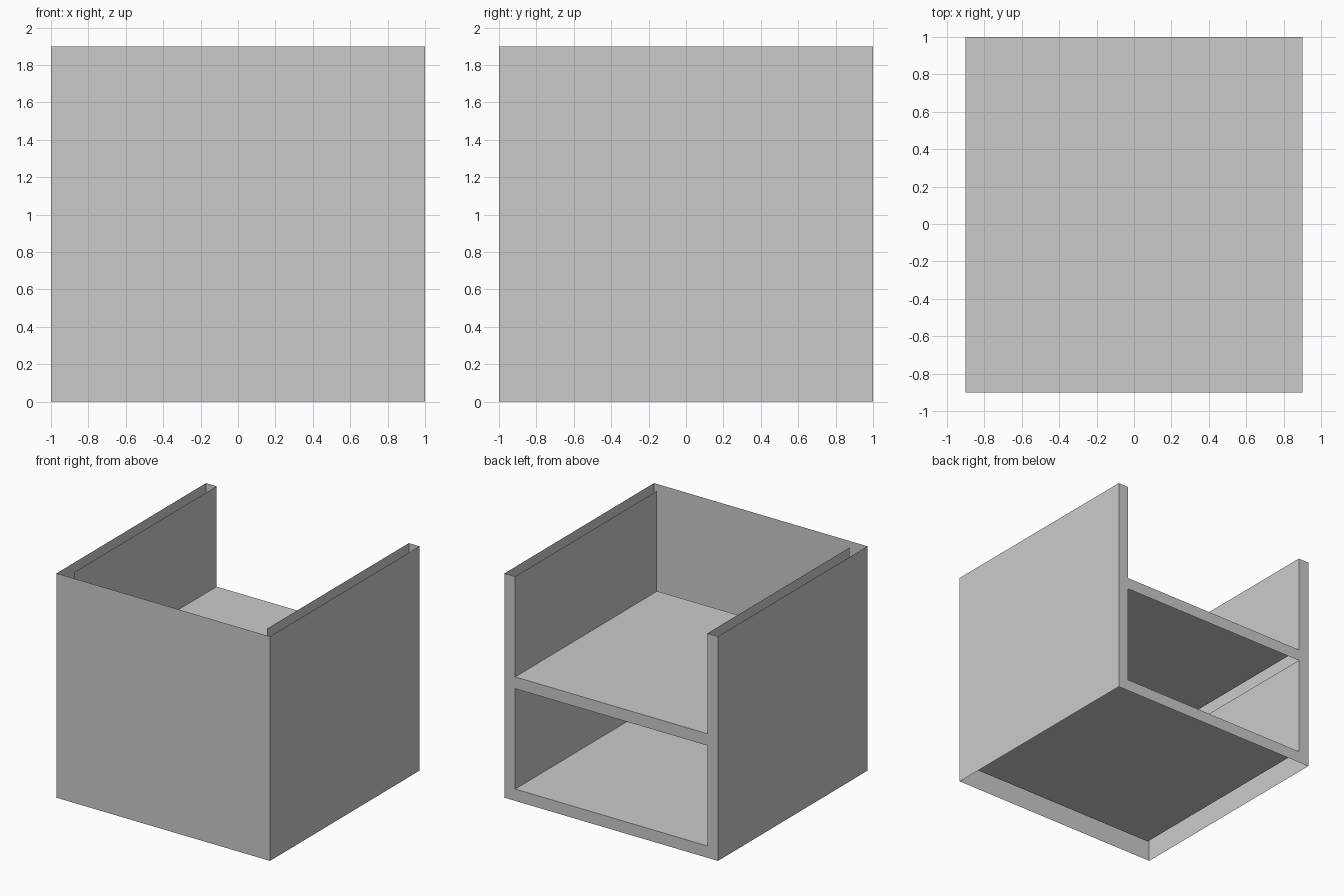
import bpy, bmesh
from mathutils import Vector

if "Cube" in bpy.data.objects:
    bpy.data.objects.remove(bpy.data.objects["Cube"])

# The model is made of single-sided sheets: open along wall tops and underneath.
OUT, INN, TOP = 1.0, 0.9, 1.9
FLOOR, SHELF_LOW, SHELF = 0.1, 0.95, 1.05


def sheets(name, panels):
    """Each panel: (min corner, max corner, facing); flat along one axis."""
    bm = bmesh.new()
    for lo, hi, facing in panels:
        flat = next(i for i in range(3) if lo[i] == hi[i])
        a, b = [i for i in range(3) if i != flat]
        verts = []
        for u, v in ((0, 0), (1, 0), (1, 1), (0, 1)):
            co = Vector(lo)
            co[a] = (lo, hi)[u][a]
            co[b] = (lo, hi)[v][b]
            verts.append(bm.verts.new(co))
        face = bm.faces.new(verts)
        face.normal_update()
        if face.normal.dot(Vector(facing)) < 0:
            face.normal_flip()
    bmesh.ops.remove_doubles(bm, verts=bm.verts, dist=1e-5)
    mesh = bpy.data.meshes.new(name)
    bm.to_mesh(mesh)
    bm.free()
    obj = bpy.data.objects.new(name, mesh)
    bpy.context.collection.objects.link(obj)
    return obj


# Outer shell: front and two sides
sheets("outer_shell", [((-OUT, -OUT, 0), (OUT, -OUT, TOP), (0, -1, 0))] + [
    ((s * OUT, -OUT, 0), (s * OUT, OUT, TOP), (s, 0, 0)) for s in (-1, 1)])

# Inner side walls, above and below the shelf
sheets("inner_walls", [
    ((s * INN, -INN, z0), (s * INN, OUT, z1), (-s, 0, 0))
    for s in (-1, 1) for z0, z1 in ((FLOOR, SHELF_LOW), (SHELF, TOP))])

# Floor and shelf surfaces
for name, z in (("floor", FLOOR), ("shelf", SHELF)):
    sheets(name, [((-INN, -INN, z), (INN, OUT, z), (0, 0, 1))])

# Back frame: edges of the side walls, floor and shelf
levels = [0, FLOOR, SHELF_LOW, SHELF, TOP]
frame = []
for z0, z1 in zip(levels, levels[1:]):
    for x0, x1 in ((-OUT, -INN), (INN, OUT)):
        frame.append(((x0, OUT, z0), (x1, OUT, z1), (0, 1, 0)))
for z0, z1 in ((0, FLOOR), (SHELF_LOW, SHELF)):
    frame.append(((-INN, OUT, z0), (INN, OUT, z1), (0, 1, 0)))
sheets("back_frame", frame)
